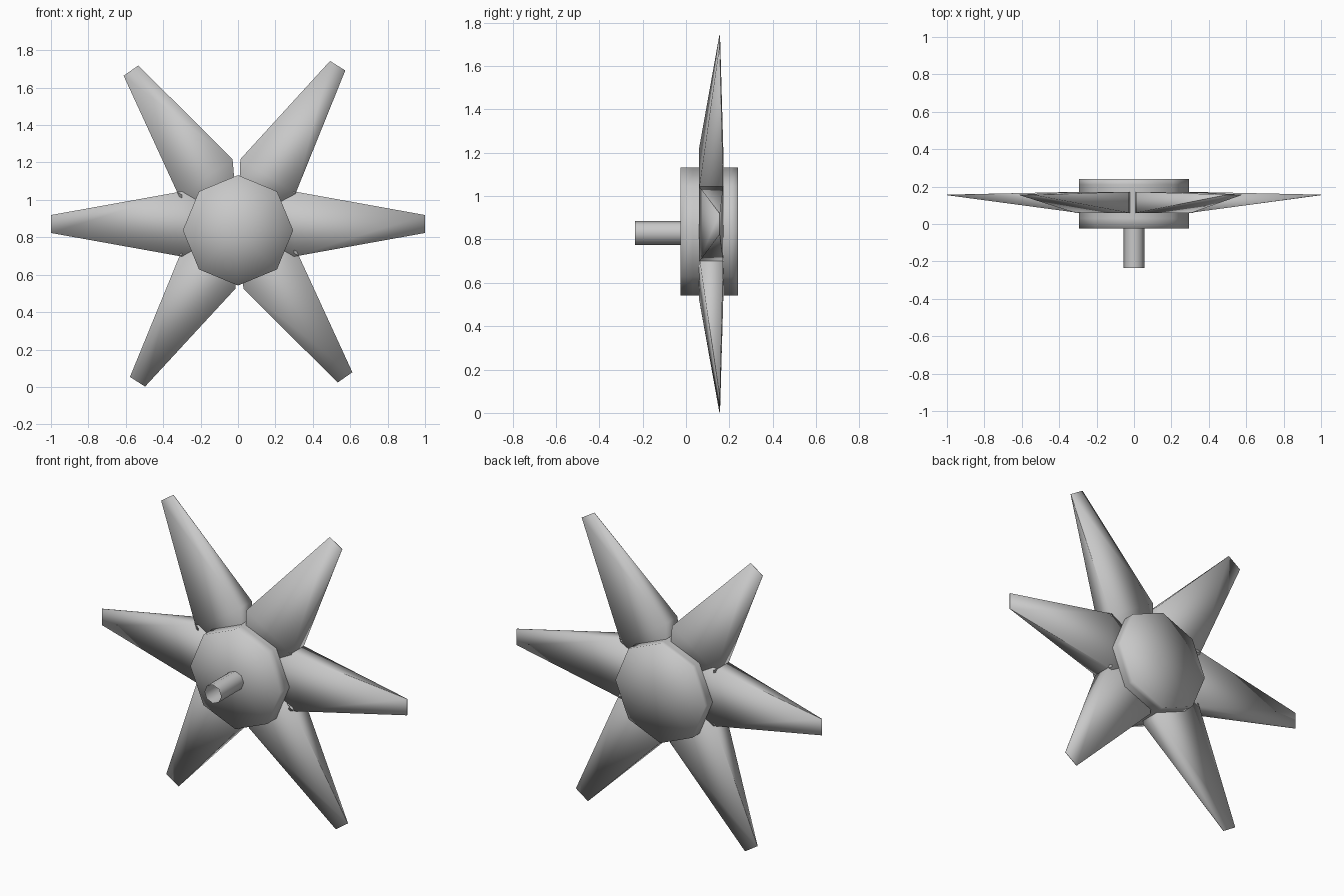
import bpy, bmesh, math

cube = bpy.data.objects.get("Cube")
if cube:
    bpy.data.objects.remove(cube, do_unlink=True)

grey = bpy.data.materials.new("plain grey")
grey.use_nodes = True
COLOUR = (0.58, 0.58, 0.58, 1)
grey.diffuse_color = COLOUR
grey.node_tree.nodes["Principled BSDF"].inputs["Base Color"].default_value = COLOUR


def loft(name, rings, location, caps=True):
    """Skin rings of equal point count; caps are fans around the ring centre."""
    bm = bmesh.new()
    loops = [[bm.verts.new(p) for p in ring] for ring in rings]
    n = len(loops[0])
    for a, b in zip(loops, loops[1:]):
        for i in range(n):
            j = (i + 1) % n
            bm.faces.new((a[i], a[j], b[j], b[i]))
    if caps:
        for ring in (loops[0], loops[-1]):
            if n == 4:
                bm.faces.new(ring)
            else:
                middle = bm.verts.new((0, ring[0].co.y, 0))
                for i in range(n):
                    bm.faces.new((ring[i], ring[(i + 1) % n], middle))
    bmesh.ops.recalc_face_normals(bm, faces=bm.faces)
    mesh = bpy.data.meshes.new(name)
    bm.to_mesh(mesh)
    bm.free()
    mesh.shade_smooth()
    mesh.materials.append(grey)
    obj = bpy.data.objects.new(name, mesh)
    obj.location = location
    bpy.context.collection.objects.link(obj)
    return obj


def octagon(radius, y):
    return [(radius * math.cos(k * math.pi / 4), y, radius * math.sin(k * math.pi / 4))
            for k in range(8)]


# Eight-sided hub with edge loops near both rims
loft("hub", [octagon(0.295, y) for y in (-0.025, 0.03, 0.21, 0.24)], (0, 0, 0.837))

# Open tube shaft at the front
loft("shaft", [octagon(0.055, y) for y in (-0.235, -0.025)], (0, 0, 0.83), caps=False)

# Blade sections: radius, half width, front y, back y
SECTIONS = [(0.02, 0.012, 0.06, 0.172),
            (0.3, 0.174, 0.06, 0.172),
            (1.0, 0.048, 0.154, 0.157)]
BLADES = {"right_blade": 180, "upper_right_blade": 124.9, "upper_left_blade": 57.8,
          "left_blade": 0, "lower_left_blade": -55.1, "lower_right_blade": 237.5}
for name, angle in BLADES.items():
    rings = [[(r, front, -w), (r, front, w), (r, back, w), (r, back, -w)]
             for r, w, front, back in SECTIONS]
    blade = loft(name, rings, (0, 0, 0.871))
    blade.rotation_euler.y = -math.radians(angle)
